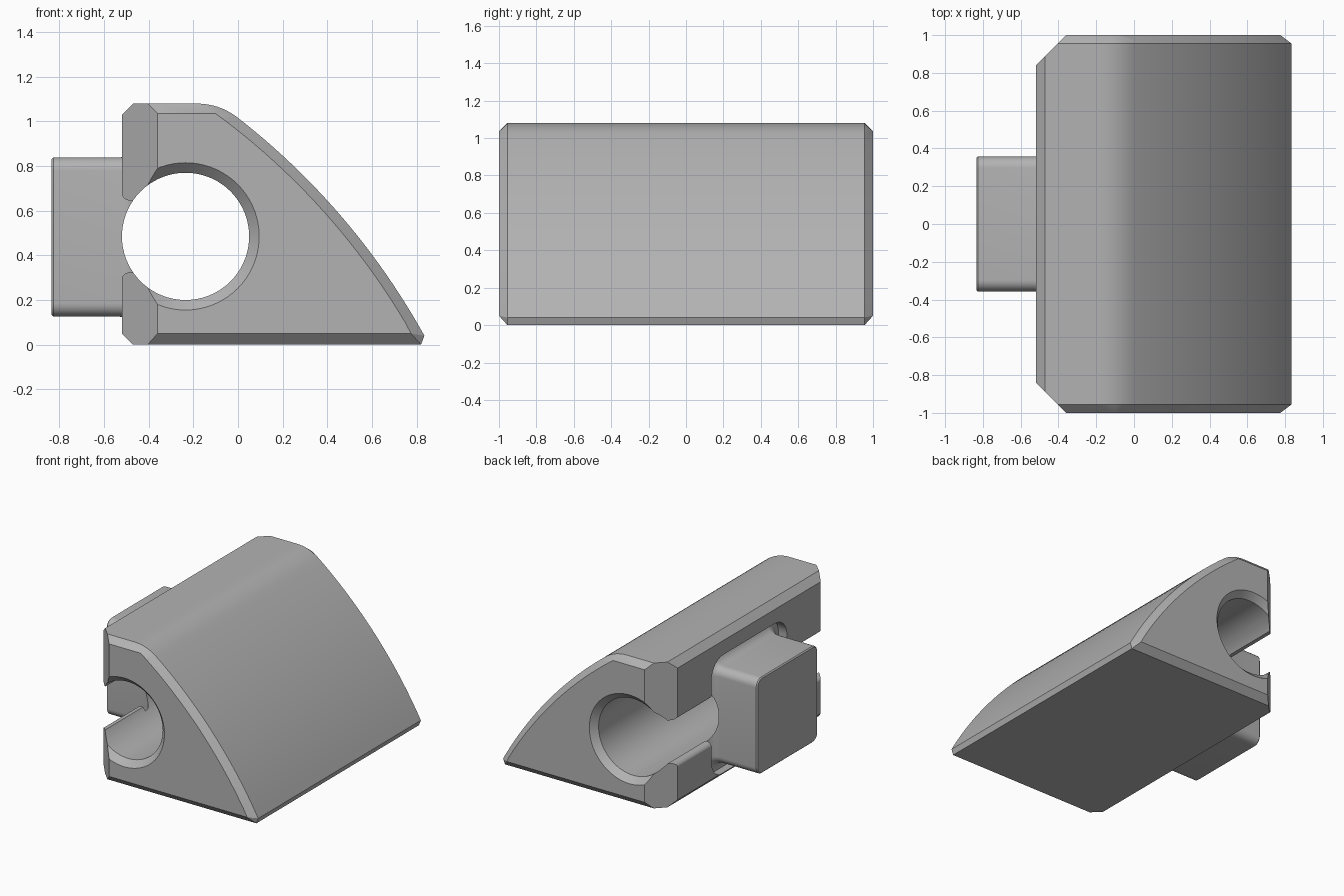
import bpy, bmesh, math
from mathutils import Vector

cube = bpy.data.objects.get("Cube")
if cube:
    bpy.data.objects.remove(cube, do_unlink=True)

grey = bpy.data.materials.new("plain grey")
grey.use_nodes = True
grey.diffuse_color = (0.45, 0.45, 0.45, 1)
grey.node_tree.nodes["Principled BSDF"].inputs["Base Color"].default_value = grey.diffuse_color

BORE = Vector((-0.235, 0.485))      # bore centre in x, z
MID_Z = 0.482                       # centre height of the block
CH = 0.045                          # end chamfer


def finish(bm, name):
    bmesh.ops.remove_doubles(bm, verts=bm.verts, dist=1e-5)
    bmesh.ops.recalc_face_normals(bm, faces=bm.faces)
    mesh = bpy.data.meshes.new(name)
    bm.to_mesh(mesh)
    bm.free()
    mesh.materials.append(grey)
    obj = bpy.data.objects.new(name, mesh)
    bpy.context.collection.objects.link(obj)
    return obj


def loft(rings):
    """Skin equal-length point rings and cap both ends."""
    bm = bmesh.new()
    loops = [[bm.verts.new(p) for p in ring] for ring in rings]
    n = len(loops[0])
    for a, b in zip(loops, loops[1:]):
        for i in range(n):
            j = (i + 1) % n
            bm.faces.new((a[i], a[j], b[j], b[i]))
    bm.faces.new(loops[0])
    bm.faces.new(loops[-1])
    return bm


def along_y(points, y):
    return [(p[0], y, p[1]) for p in points]


def arc(center, radius, start, end, steps):
    angles = [start + (end - start) * i / steps for i in range(steps + 1)]
    return [Vector((center[0] + radius * math.cos(a),
                    center[1] + radius * math.sin(a))) for a in angles]


def rounded_square(x, half, radius):
    """Rounded square facing along x."""
    pts = []
    for k, (sy, sz) in enumerate([(1, 1), (-1, 1), (-1, -1), (1, -1)]):
        c = (sy * (half - radius), MID_Z + sz * (half - radius))
        pts += arc(c, radius, k * math.pi / 2, (k + 1) * math.pi / 2, 8)
    return [(x, p.x, p.y) for p in pts]


def combine(target, tool, operation):
    mod = target.modifiers.new(operation.lower(), "BOOLEAN")
    mod.object, mod.operation, mod.solver = tool, operation, "EXACT"
    bpy.context.view_layer.objects.active = target
    bpy.ops.object.modifier_apply(modifier=mod.name)
    bpy.data.objects.remove(tool, do_unlink=True)


# Wedge profile: bowed slope, rounded crest and chamfered back edges
crest, tip = Vector((-0.085, 1.08)), Vector((0.835, 0.04))
chord = tip - crest
spread = math.radians(12.5)
R = chord.length / 2 / math.sin(spread)
inward = Vector((chord.y, -chord.x)).normalized()
center = (crest + tip) / 2 + inward * R * math.cos(spread)
in_crest, in_tip = Vector((-0.1, 1.035)), Vector((0.775, 0.05))


def angle(p):
    return math.atan2(p.y - center.y, p.x - center.x)


outer = [(-0.47, 0), (0.82, 0)]
inner = [(-0.45, 0.05), in_tip]
outer += arc(center, R, angle(tip), angle(crest) - 0.1 / R, 24)
inner += [in_tip] + arc(center, R - CH, angle(in_tip), angle(in_crest), 24)[1:-1] + [in_crest]
curve_end, flat_end = outer[-1], Vector((-0.185, 1.08))
for i in range(1, 9):
    t = i / 8
    outer.append(curve_end * (1 - t) ** 2 + crest * 2 * t * (1 - t) + flat_end * t * t)
    inner.append(in_crest)
outer += [(-0.47, 1.08), (-0.52, 1.03), (-0.52, 0.05)]
inner += [(-0.45, 1.035), (-0.475, 1.01), (-0.475, 0.07)]

bm = loft([along_y(inner, -1), along_y(outer, CH - 1),
           along_y(outer, 1 - CH), along_y(inner, 1)])
bmesh.ops.remove_doubles(bm, verts=bm.verts, dist=1e-5)

# Large upright corner chamfers at both ends
for side in (-1, 1):
    cut = bmesh.ops.bisect_plane(bm, geom=bm.verts[:] + bm.edges[:] + bm.faces[:],
                                 plane_co=(-0.36, side, 0), plane_no=(-1, side, 0),
                                 clear_outer=True)
    rim = [e for e in cut["geom_cut"] if isinstance(e, bmesh.types.BMEdge)]
    bmesh.ops.holes_fill(bm, edges=rim, sides=0)
body = finish(bm, "wedge_body")

# Long slot with rounded lips
lip = arc((-0.485, 0.683), 0.037, math.pi, math.pi * 1.5, 8)
half_slot = [Vector((-0.6, 0.683))] + lip + [Vector((-0.4, 0.646))]
slot = half_slot + [Vector((p.x, 2 * BORE.y - p.y)) for p in reversed(half_slot)]
combine(body, finish(loft([along_y(slot, -1.1), along_y(slot, 1.1)]), "slot_cutter"), "DIFFERENCE")

# Recess around the block
combine(body, finish(loft([rounded_square(-0.6, 0.443, 0.14),
                           rounded_square(-0.45, 0.443, 0.14)]), "recess_cutter"), "DIFFERENCE")

# Square block with a softened face and a flared root
rings = [rounded_square(-0.835, 0.349, 0.052), rounded_square(-0.827, 0.357, 0.06)]
for i in range(9):
    a = math.pi / 2 * i / 8
    grow = 0.08 * (1 - math.cos(a))
    rings.append(rounded_square(-0.53 + 0.08 * math.sin(a), 0.357 + grow, 0.06 + grow))
rings.append(rounded_square(-0.42, 0.437, 0.14))
combine(body, finish(loft(rings), "block"), "UNION")

# Bore with countersunk ends
bore_rings = []
for y, r in [(-1.05, 0.38), (CH - 1, 0.285), (1 - CH, 0.285), (1.05, 0.38)]:
    bore_rings.append(along_y(arc(BORE, r, 0, math.tau, 72)[:-1], y))
combine(body, finish(loft(bore_rings), "bore_cutter"), "DIFFERENCE")

# Smooth curves, crisp chamfers
bpy.ops.object.select_all(action="DESELECT")
body.select_set(True)
bpy.context.view_layer.objects.active = body
bpy.ops.object.shade_smooth_by_angle(angle=math.radians(25))
